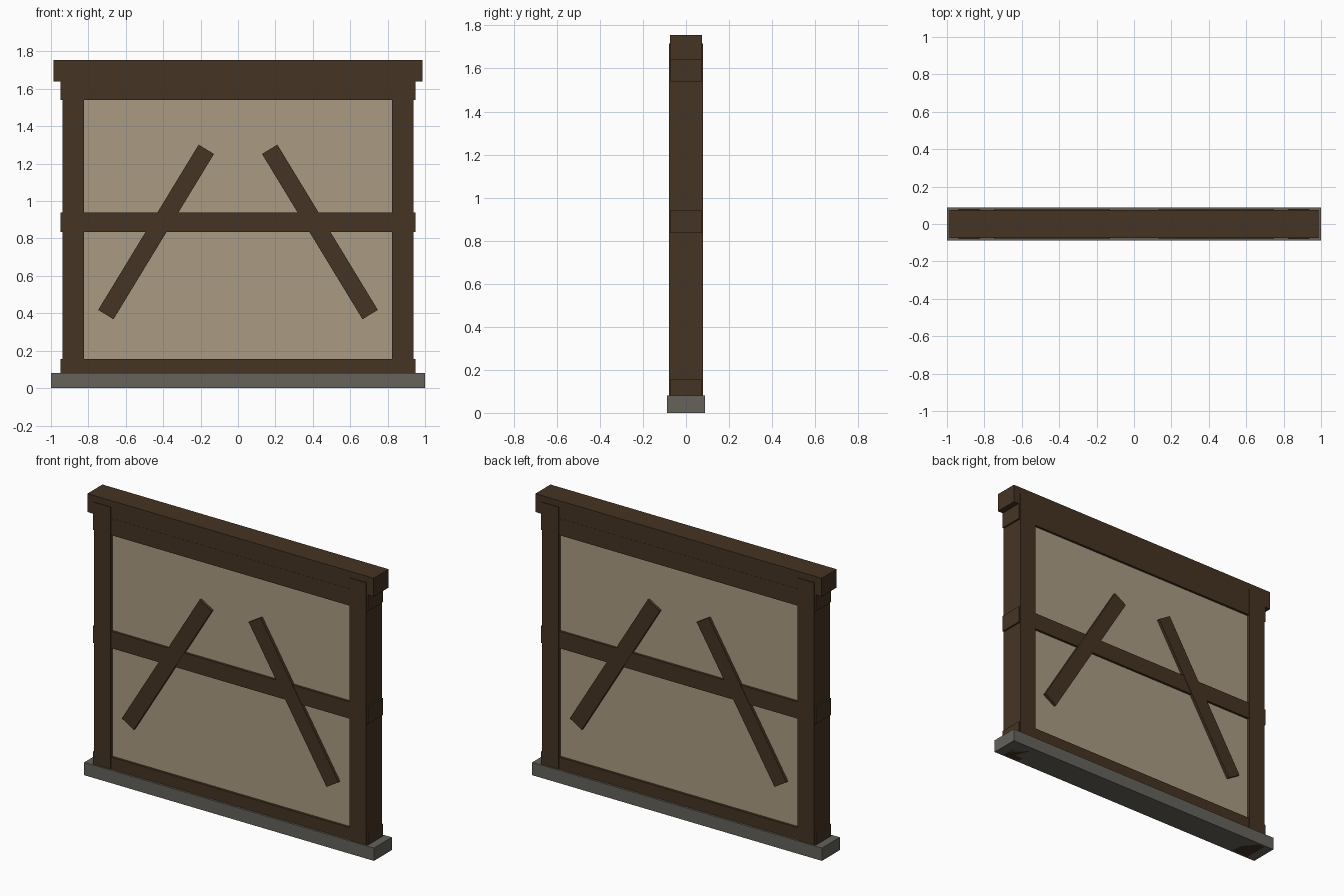
import bpy
import math

default = bpy.data.objects.get("Cube")
if default:
    bpy.data.objects.remove(default, do_unlink=True)


def material(name, colour):
    mat = bpy.data.materials.new(name)
    mat.use_nodes = True
    mat.diffuse_color = (*colour, 1)
    mat.node_tree.nodes["Principled BSDF"].inputs["Base Color"].default_value = (*colour, 1)
    return mat


timber = material("dark timber", (0.06, 0.034, 0.017))
plaster = material("tan plaster", (0.40, 0.33, 0.225))
stone = material("grey stone", (0.128, 0.122, 0.102))


def box(name, mat, width, depth, bottom, top, x=0, tilt=0):
    """Box centred on y = 0, spanning bottom to top, tilted about its centre."""
    bpy.ops.mesh.primitive_cube_add(size=1, location=(x, 0, (bottom + top) / 2))
    obj = bpy.context.object
    obj.name = name
    obj.scale = (width, depth, top - bottom)
    bpy.ops.object.transform_apply(location=False, rotation=False, scale=True)
    obj.rotation_euler.y = tilt
    obj.data.materials.append(mat)
    return obj


# Stone footing and plaster infill
box("stone_sill", stone, 2.0, 0.176, 0, 0.08)
box("plaster_panel", plaster, 1.70, 0.12, 0.06, 1.60)

# Horizontal timbers
box("bottom_rail", timber, 1.90, 0.15, 0.05, 0.155)
box("middle_rail", timber, 1.90, 0.15, 0.835, 0.94)
box("top_rail", timber, 1.90, 0.15, 1.54, 1.645)
box("cap_beam", timber, 1.975, 0.148, 1.64, 1.755)

# Posts and diagonal braces on both sides
for side, sign in (("left", 1), ("right", -1)):
    box(side + "_post", timber, 0.115, 0.158, 0, 1.715, x=sign * 0.882)
    # Long axis leans inward toward the top
    box(side + "_brace", timber, 0.096, 0.156, 0.318, 1.352,
        x=sign * 0.438, tilt=-sign * math.radians(31.3))
